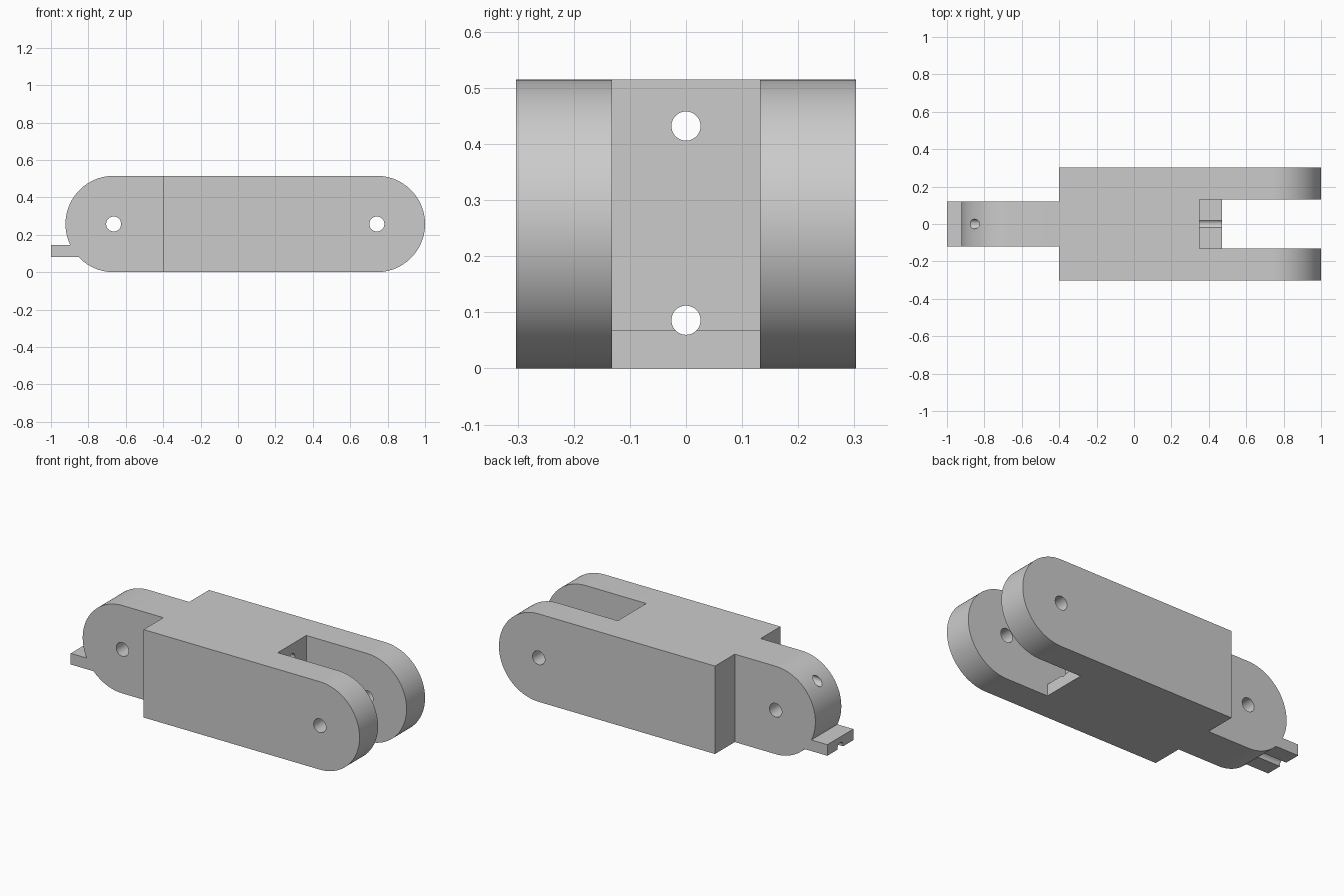
import bpy, bmesh
from math import pi, cos, sin
from mathutils import Matrix, Vector

if "Cube" in bpy.data.objects:
    bpy.data.objects.remove(bpy.data.objects["Cube"], do_unlink=True)

H = 0.515          # height of the link
R = H / 2          # radius of the rounded ends
FORK_X, TONGUE_X = 1 - R, -0.665   # hinge axes

grey = bpy.data.materials.new("light grey")
grey.use_nodes = True
colour = (0.6, 0.6, 0.6, 1)
grey.diffuse_color = colour
grey.node_tree.nodes["Principled BSDF"].inputs["Base Color"].default_value = colour


def add_object(name, bm):
    bmesh.ops.recalc_face_normals(bm, faces=bm.faces)
    mesh = bpy.data.meshes.new(name)
    bm.to_mesh(mesh)
    bm.free()
    mesh.materials.append(grey)
    obj = bpy.data.objects.new(name, mesh)
    bpy.context.collection.objects.link(obj)
    return obj


def slab(name, profile, half_width):
    """Extrude an xz profile symmetrically along y."""
    bm = bmesh.new()
    face = bm.faces.new([bm.verts.new((x, -half_width, z)) for x, z in profile])
    new = bmesh.ops.extrude_face_region(bm, geom=[face])["geom"]
    verts = [v for v in new if isinstance(v, bmesh.types.BMVert)]
    bmesh.ops.translate(bm, verts=verts, vec=(0, 2 * half_width, 0))
    return add_object(name, bm)


def rod(name, centre, radius, length, axis):
    bm = bmesh.new()
    turn = Vector((0, 0, 1)).rotation_difference(Vector(axis)).to_matrix().to_4x4()
    bmesh.ops.create_cone(bm, cap_ends=True, segments=48, radius1=radius, radius2=radius,
                          depth=length, matrix=Matrix.Translation(centre) @ turn)
    return add_object(name, bm)


def rounded_end(flat_x, centre_x, side, steps=48):
    """Bar outline with one flat end and one half-round end."""
    arc = [(centre_x + side * R * sin(pi * i / steps), R - R * cos(pi * i / steps))
           for i in range(steps + 1)]
    return [(flat_x, 0)] + arc + [(flat_x, H)]


def box(x0, x1, z0, z1):
    return [(x0, z0), (x1, z0), (x1, z1), (x0, z1)]


def combine(target, tool, operation):
    mod = target.modifiers.new(operation.title(), 'BOOLEAN')
    mod.operation = operation
    mod.solver = 'EXACT'
    mod.object = tool
    bpy.context.view_layer.objects.active = target
    bpy.ops.object.modifier_apply(modifier=mod.name)
    bpy.data.objects.remove(tool, do_unlink=True)


# Wide forked body, narrow tongue and the stop tab under it
link = slab("hinge_link", rounded_end(-0.4, FORK_X, 1), 0.303)
combine(link, slab("tongue", rounded_end(-0.3, TONGUE_X, -1), 0.12), 'UNION')
combine(link, slab("stop_tab", box(-1, -0.7, 0.08, 0.145), 0.12), 'UNION')

# Fork slot, leaving a low ledge at its inner end
slot = [(0.35, 0.068), (0.47, 0.068), (0.47, -0.1), (1.1, -0.1), (1.1, 0.7), (0.35, 0.7)]
combine(link, slab("slot_cutter", slot, 0.132), 'DIFFERENCE')

# Hinge pin holes across, and two cord channels along the whole length
for x in (FORK_X, TONGUE_X):
    combine(link, rod("pin_cutter", (x, 0, R), 0.04, 1, (0, 1, 0)), 'DIFFERENCE')
for z in (0.086, 0.432):
    combine(link, rod("channel_cutter", (0, 0, z), 0.026, 2.4, (1, 0, 0)), 'DIFFERENCE')

bpy.ops.object.select_all(action='DESELECT')
link.select_set(True)
bpy.context.view_layer.objects.active = link
bpy.ops.object.shade_smooth_by_angle(angle=pi / 6)
